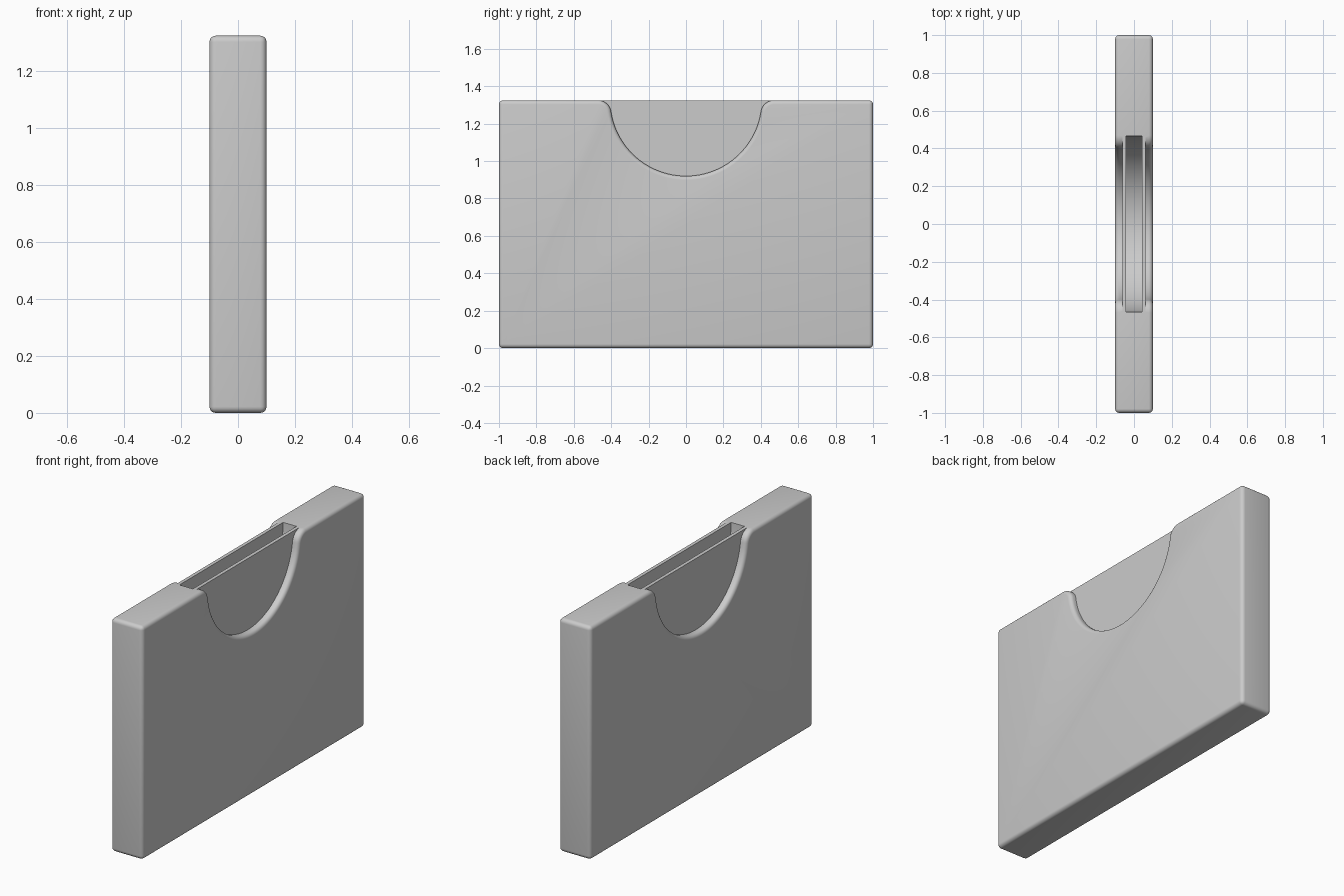
import bpy, bmesh
from math import sin, cos, pi, sqrt, atan2

cube = bpy.data.objects.get("Cube")
if cube:
    bpy.data.objects.remove(cube, do_unlink=True)

HEIGHT, HALF_X, HALF_Y = 1.325, 0.1, 1.0
NOTCH_R, FILLET_R = 0.405, 0.07
PANEL_X, SLOT_X, SLOT_R = 0.062, 0.042, 0.465

grey = bpy.data.materials.new("plain grey")
grey.use_nodes = True
colour = (0.6, 0.6, 0.6, 1)
grey.diffuse_color = colour
grey.node_tree.nodes["Principled BSDF"].inputs["Base Color"].default_value = colour


def prism(name, outline, half):
    """Extrude a (y, z) outline along x to a centred solid."""
    bm = bmesh.new()
    face = bm.faces.new([bm.verts.new((-half, y, z)) for y, z in outline])
    ext = bmesh.ops.extrude_face_region(bm, geom=[face])
    verts = [g for g in ext["geom"] if isinstance(g, bmesh.types.BMVert)]
    bmesh.ops.translate(bm, verts=verts, vec=(2 * half, 0, 0))
    bmesh.ops.recalc_face_normals(bm, faces=bm.faces)
    mesh = bpy.data.meshes.new(name)
    bm.to_mesh(mesh)
    bm.free()
    mesh.materials.append(grey)
    ob = bpy.data.objects.new(name, mesh)
    bpy.context.collection.objects.link(ob)
    return ob


def arc(y, z, r, start, end, steps):
    angles = [start + (end - start) * i / steps for i in range(steps + 1)]
    return [(y + r * cos(a), z + r * sin(a)) for a in angles]


# Notch edge: round bowl that flares into the top through tangent fillets
fy = sqrt((NOTCH_R + FILLET_R) ** 2 - FILLET_R ** 2)
tangent = atan2(FILLET_R, fy)
right = arc(fy, HEIGHT - FILLET_R, FILLET_R, pi / 2, pi - tangent, 10)
left = [(-y, z) for y, z in reversed(right)]
bowl = arc(0, HEIGHT, NOTCH_R, -tangent, tangent - pi, 48)[1:-1]
outline = [(-HALF_Y, HEIGHT), (-HALF_Y, 0), (HALF_Y, 0), (HALF_Y, HEIGHT)]
case = prism("case", outline + right + bowl + left, HALF_X)

# Inner panel closing the notch, and the round-bottomed slot cut into it
p = fy + 0.06
panel = prism("panel_helper",
              [(-p, 0.75), (p, 0.75), (p, HEIGHT - 0.0005), (-p, HEIGHT - 0.0005)],
              PANEL_X)
slot = prism("slot_cutter", arc(0, HEIGHT, SLOT_R, 0, 2 * pi, 96)[:-1], SLOT_X)

# Round the rims, then join the panel and cut the slot
bevel = case.modifiers.new("rounded_edges", "BEVEL")
bevel.width = 0.022
bevel.segments = 5
bevel.limit_method = "ANGLE"
bevel.use_clamp_overlap = False
for helper, operation in ((panel, "UNION"), (slot, "DIFFERENCE")):
    helper.hide_render = True
    mod = case.modifiers.new(helper.name, "BOOLEAN")
    mod.operation = operation
    mod.solver = "EXACT"
    mod.object = helper

bpy.ops.object.select_all(action="DESELECT")
bpy.context.view_layer.objects.active = case
case.select_set(True)
for mod in list(case.modifiers):
    bpy.ops.object.modifier_apply(modifier=mod.name)
for helper in (panel, slot):
    bpy.data.objects.remove(helper, do_unlink=True)
bpy.ops.object.shade_smooth_by_angle(angle=pi / 6)
